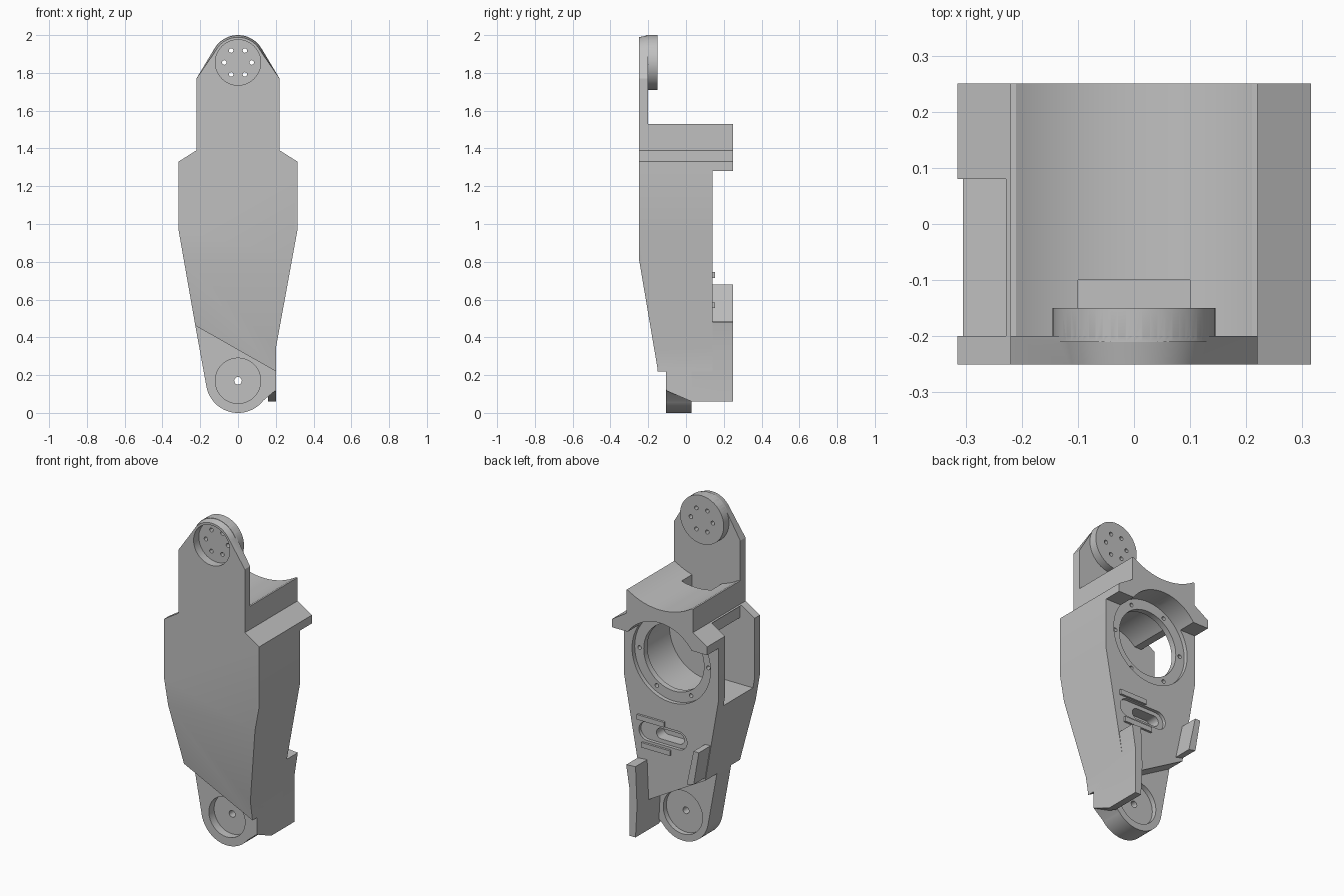
import bpy, bmesh
from math import cos, sin, radians

cube = bpy.data.objects.get("Cube")
if cube:
    bpy.data.objects.remove(cube, do_unlink=True)

grey = bpy.data.materials.new("plain grey")
grey.use_nodes = True
colour = (0.53, 0.53, 0.53, 1)
grey.diffuse_color = colour
grey.node_tree.nodes["Principled BSDF"].inputs["Base Color"].default_value = colour


def prism(name, pts, lo, hi, axis="y"):
    """Extrude an (x, z) outline along y, or a (y, z) outline along x."""
    bm = bmesh.new()
    place = (lambda p, d: (p[0], d, p[1])) if axis == "y" else (lambda p, d: (d, p[0], p[1]))
    a = [bm.verts.new(place(p, lo)) for p in pts]
    b = [bm.verts.new(place(p, hi)) for p in pts]
    bm.faces.new(a)
    bm.faces.new(b[::-1])
    n = len(pts)
    for i in range(n):
        bm.faces.new((a[i], b[i], b[(i + 1) % n], a[(i + 1) % n]))
    bmesh.ops.recalc_face_normals(bm, faces=bm.faces)
    me = bpy.data.meshes.new(name)
    bm.to_mesh(me)
    bm.free()
    me.materials.append(grey)
    ob = bpy.data.objects.new(name, me)
    bpy.context.collection.objects.link(ob)
    return ob


def arc(cx, cz, r, start=0, end=360, n=48):
    steps = n if end - start == 360 else n - 1
    return [(cx + r * cos(radians(start + (end - start) * i / steps)),
             cz + r * sin(radians(start + (end - start) * i / steps))) for i in range(n)]


def rect(x0, x1, z0, z1):
    return [(x0, z0), (x1, z0), (x1, z1), (x0, z1)]


def capsule(x0, x1, z, r):
    return arc(x1, z, r, -90, 90, 12) + arc(x0, z, r, 90, 270, 12)


def disc(name, x, z, r, lo, hi, n=48):
    return prism(name, arc(x, z, r, n=n), lo, hi)


def combine(ob, others, operation="DIFFERENCE"):
    for other in others:
        mod = ob.modifiers.new("shape", "BOOLEAN")
        mod.operation, mod.solver, mod.object = operation, "EXACT", other
        bpy.context.view_layer.update()
        dg = bpy.context.evaluated_depsgraph_get()
        mesh = bpy.data.meshes.new_from_object(ob.evaluated_get(dg))
        ob.modifiers.clear()
        ob.data = mesh
        bpy.data.objects.remove(other, do_unlink=True)


BORE = 1.13   # height of the motor bore
TIP = 1.855   # height of the upper joint
FOOT = 0.17   # height of the lower joint

# Housing with a tapered front, a slanted bottom and a round motor chamber
housing = prism("housing", [(-0.226, 0.462), (0.2, 0.22), (0.2, 0.34), (0.315, 0.97),
                            (0.315, 1.33), (0.22, 1.39), (-0.22, 1.39),
                            (-0.315, 1.33), (-0.315, 0.97)], -0.25, 0.14)
taper = prism("taper", [(-0.25, 0.82), (-0.15, 0.23), (-0.15, 0), (-0.4, 0), (-0.4, 0.82)],
              -0.5, 0.5, "x")
chamber = disc("chamber", 0, BORE, 0.25, -0.2, 0.08, 64)
side_window = prism("side_window", rect(-0.4, -0.22, 0.91, 1.45), -0.2, 0.08)
window_passage = prism("window_passage", rect(-0.3, -0.1, 0.91, 1.31), -0.2, 0.08)
recess = disc("recess", 0, BORE, 0.26, 0.115, 0.3, 64)
bore = disc("bore", 0, BORE, 0.2, 0.0, 0.3, 64)
slot_step = prism("slot_step", capsule(-0.05, 0.16, 0.655, 0.055), 0.12, 0.2)
slot = prism("slot", capsule(-0.04, 0.08, 0.655, 0.032), 0.05, 0.2)
bolts = [disc("bolt_hole", x, z, 0.012, 0.06, 0.2, 12)
         for x, z in arc(0, BORE, 0.228, n=6)]
combine(housing, [taper, chamber, side_window, window_passage, recess, bore,
                  slot_step, slot] + bolts)

# Saddle block above the bore, with a concave top and rear tabs
block = prism("saddle_block", [(-0.315, 1.28), (0.315, 1.28), (0.315, 1.33), (0.22, 1.39),
                               (0.22, 1.53)] + arc(0, TIP, 0.387, 302.9, 237.1, 32)
              + [(-0.22, 1.53), (-0.22, 1.39), (-0.315, 1.33)], -0.2, 0.25)
combine(block, [disc("arch", 0, BORE, 0.26, 0.05, 0.3, 64),
                prism("housing_gap", rect(-0.4, 0.4, 1.2, 1.385), -0.3, 0.1),
                prism("notch", rect(-0.1, 0.1, 1.2, 1.6), -0.3, -0.1)])

# Front arm plate with a chamfered tip and the upper joint disc
arm = prism("upper_arm", [(-0.22, 1.35), (0.22, 1.35), (0.22, 1.77)]
            + arc(0, TIP, 0.145, 30, 150, 28) + [(-0.22, 1.77)], -0.25, -0.2)
for v in arm.data.vertices:
    if v.co.y < -0.24 and v.co.z > 1.8:
        v.co.x *= 0.92
        v.co.z = TIP + (v.co.z - TIP) * 0.92
combine(arm, [disc("joint_disc", 0, TIP, 0.145, -0.21, -0.15, 64)], "UNION")
pins = [disc("pin_hole", x, z, 0.012, -0.3, 0, 12) for x, z in arc(0, TIP, 0.073, n=6)]
combine(arm, [disc("joint_dish", 0, TIP, 0.12, -0.3, -0.2, 64)] + pins)

# Lower lug with a recessed bearing seat on each side
lug = prism("lower_lug", [(-0.226, 0.462)] + arc(0, FOOT, FOOT, 190, 322, 36)
            + [(0.2, 0.12), (0.2, 0.22)], -0.105, 0.03)
combine(lug, [disc("front_seat", 0, FOOT, 0.12, -0.2, -0.055),
              disc("rear_seat", 0, FOOT, 0.13, 0.0, 0.2),
              disc("axle_hole", 0, FOOT, 0.02, -0.2, 0.2, 20)])

# Lower side wall and the opposite rear flange
wall = prism("lower_wall", [(0.2, 0.06), (0.2, 0.34), (0.222, 0.48), (0.16, 0.485),
                            (0.15, 0.25), (0.16, 0.06)], -0.1, 0.25)
combine(wall, [prism("wall_corner", [(-0.11, 0.12), (0.03, 0.06), (0.03, 0.0), (-0.11, 0.0)],
                     0.1, 0.3, "x")])
prism("rear_flange", [(-0.226, 0.48), (-0.18, 0.47), (-0.225, 0.68), (-0.26, 0.68)],
      0.13, 0.25)

# Raised guide bars either side of the slot
for label, z, x0, x1 in (("upper", 0.73, 0.04, 0.22), ("lower", 0.57, 0.0, 0.19)):
    prism(label + "_guide_bar", rect(x0, x1, z - 0.015, z + 0.015), 0.13, 0.153)

# Smooth the round surfaces, keep the edges crisp
bpy.ops.object.select_all(action="DESELECT")
for ob in bpy.context.collection.objects:
    if ob.type == "MESH" and ob.data.materials and ob.data.materials[0] == grey:
        ob.select_set(True)
        bpy.context.view_layer.objects.active = ob
bpy.ops.object.shade_smooth_by_angle(angle=radians(25))
